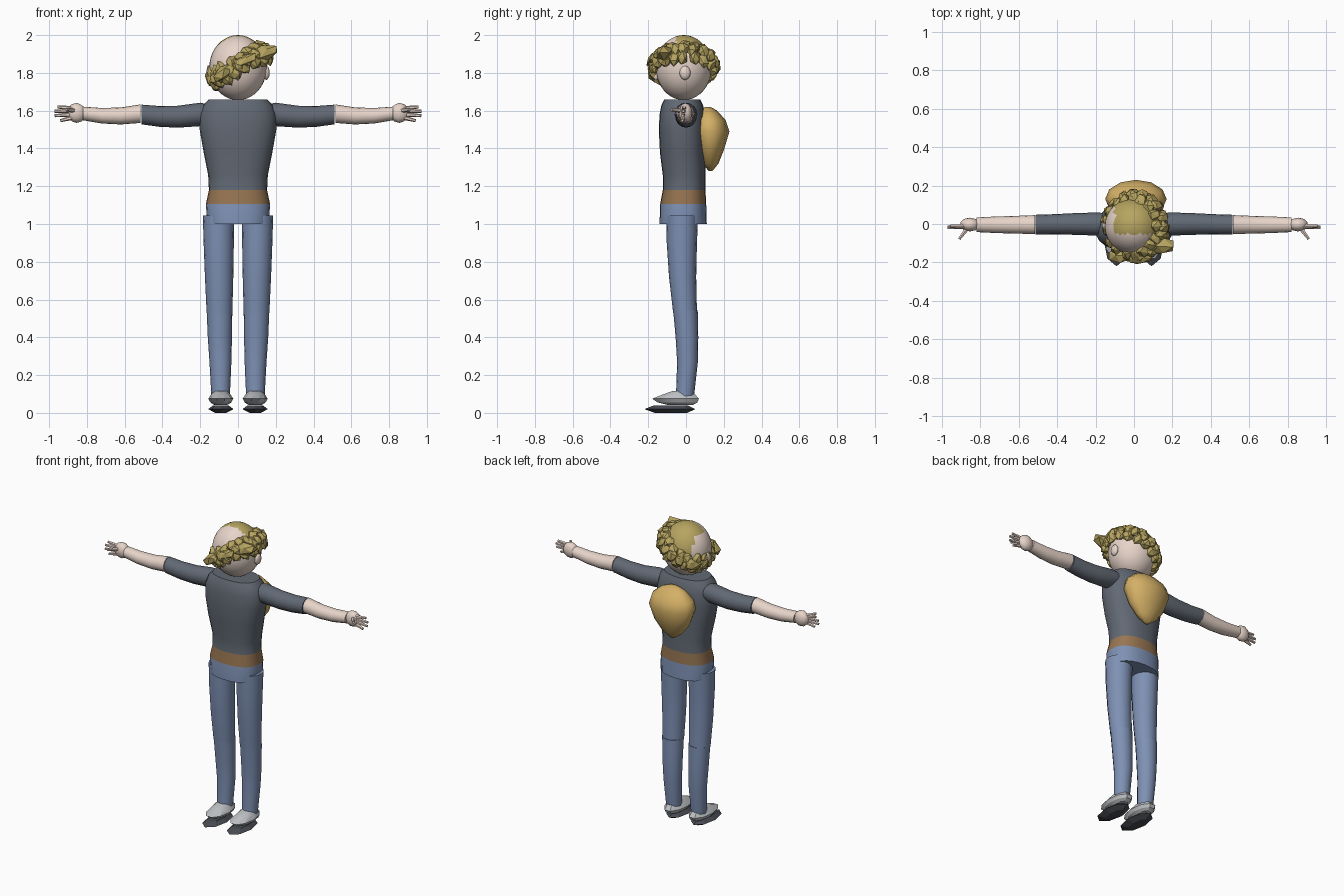
import bpy, bmesh, random
from math import sin, cos, pi, radians
from mathutils import Matrix, Vector

random.seed(4)
if "Cube" in bpy.data.objects:
    bpy.data.objects.remove(bpy.data.objects["Cube"])


def make_material(name, rgb):
    lin = [(c / 255 / 12.92) if c < 11 else ((c / 255 + 0.055) / 1.055) ** 2.4 for c in rgb]
    m = bpy.data.materials.new(name)
    m.use_nodes = True
    m.diffuse_color = (*lin, 1)
    bsdf = m.node_tree.nodes["Principled BSDF"]
    bsdf.inputs["Base Color"].default_value = (*lin, 1)
    bsdf.inputs["Roughness"].default_value = 0.8
    return m


skin = make_material("skin", (232, 213, 202))
hair = make_material("hair_blond", (182, 164, 96))
shirt = make_material("shirt_grey", (98, 105, 116))
denim = make_material("denim_blue", (126, 145, 180))
leather = make_material("belt_brown", (152, 118, 82))
canvas = make_material("pack_tan", (212, 176, 102))
shoe_grey = make_material("shoe_grey", (190, 193, 196))
sole_dark = make_material("sole_dark", (72, 75, 82))


def finish(name, bm, mats, smooth=True, mirror=False, angle=40):
    bmesh.ops.recalc_face_normals(bm, faces=bm.faces)
    me = bpy.data.meshes.new(name)
    bm.to_mesh(me)
    bm.free()
    for m in mats:
        me.materials.append(m)
    if smooth:
        me.shade_smooth()
        me.set_sharp_from_angle(angle=radians(angle))
    ob = bpy.data.objects.new(name, me)
    bpy.context.collection.objects.link(ob)
    if mirror:
        ob.modifiers.new("mirror", "MIRROR").use_mirror_merge = False
    return ob


def loft(name, rings, mats, axis="z", sides=16, bands=None, power=1.0, **kw):
    """Skin elliptical rings (centre, half size a, half size b) along an axis."""
    bm = bmesh.new()
    loops = []
    for (x, y, z), a, b in rings:
        loop = []
        for i in range(sides):
            t = 2 * pi * i / sides
            c, s = cos(t), sin(t)
            u = a * abs(c) ** power * (1 if c > 0 else -1)
            v = b * abs(s) ** power * (1 if s > 0 else -1)
            loop.append(bm.verts.new((x + u, y + v, z) if axis == "z" else (x, y + u, z + v)))
        loops.append(loop)
    for k in range(len(loops) - 1):
        for i in range(sides):
            j = (i + 1) % sides
            f = bm.faces.new((loops[k][i], loops[k][j], loops[k + 1][j], loops[k + 1][i]))
            f.material_index = bands[k] if bands else 0
    bm.faces.new(loops[0]).material_index = bands[0] if bands else 0
    bm.faces.new(loops[-1]).material_index = bands[-1] if bands else 0
    return finish(name, bm, mats, **kw)


def blob(bm, centre, size, rot=Matrix(), jitter=0.0, detail=1):
    mat = Matrix.Translation(centre) @ rot.to_4x4() @ Matrix.Diagonal((*size, 1))
    made = bmesh.ops.create_icosphere(bm, subdivisions=detail, radius=1, matrix=mat)
    for v in made["verts"]:
        v.co += Vector([random.uniform(-jitter, jitter) for _ in range(3)])


# Torso: jeans top, belt and shirt in one body
loft("torso", [
    ((0, -0.015, 1.0), 0.163, 0.125), ((0, -0.015, 1.105), 0.170, 0.122),
    ((0, -0.01, 1.18), 0.154, 0.113), ((0, -0.01, 1.26), 0.158, 0.113),
    ((0, -0.018, 1.38), 0.182, 0.120), ((0, -0.02, 1.5), 0.203, 0.124),
    ((0, -0.02, 1.58), 0.203, 0.120), ((0, -0.02, 1.63), 0.183, 0.110),
    ((0, -0.02, 1.66), 0.155, 0.095)],
    [denim, leather, shirt], sides=24, bands=[0, 1] + [2] * 6, power=0.85)

# Legs: upper and lower halves meeting at the knee
loft("upper_leg", [
    ((0.103, -0.02, 1.045), 0.083, 0.084), ((0.102, -0.022, 0.9), 0.080, 0.080),
    ((0.1, -0.018, 0.72), 0.075, 0.072), ((0.098, -0.005, 0.53), 0.068, 0.063)],
    [denim], mirror=True)
loft("lower_leg", [
    ((0.098, -0.003, 0.545), 0.068, 0.065), ((0.096, 0.005, 0.4), 0.064, 0.060),
    ((0.093, 0.008, 0.27), 0.058, 0.055), ((0.092, -0.005, 0.09), 0.049, 0.048)],
    [denim], mirror=True)

# Shoes and dark soles
loft("shoe", [
    ((0.091, -0.03, 0.042), 0.035, 0.070), ((0.091, -0.045, 0.055), 0.055, 0.110),
    ((0.091, -0.055, 0.075), 0.066, 0.130), ((0.091, -0.035, 0.1), 0.050, 0.085),
    ((0.091, -0.02, 0.115), 0.035, 0.055)],
    [shoe_grey], sides=10, mirror=True, angle=25)
loft("sole", [
    ((0.091, -0.08, 0.0), 0.030, 0.085), ((0.091, -0.085, 0.02), 0.067, 0.135),
    ((0.091, -0.08, 0.04), 0.040, 0.090)],
    [sole_dark], sides=8, mirror=True, smooth=False)

# Arms
loft("sleeve", [
    ((0.165, 0, 1.585), 0.058, 0.050), ((0.2, 0, 1.58), 0.060, 0.062),
    ((0.32, 0, 1.568), 0.056, 0.058), ((0.42, -0.002, 1.57), 0.053, 0.055),
    ((0.512, -0.003, 1.58), 0.051, 0.052)],
    [shirt], axis="x", mirror=True)
loft("forearm", [
    ((0.516, -0.003, 1.584), 0.049, 0.049), ((0.62, -0.004, 1.572), 0.046, 0.045),
    ((0.72, -0.004, 1.573), 0.043, 0.041), ((0.82, -0.004, 1.585), 0.038, 0.036)],
    [skin], axis="x", mirror=True)

# Hands with four fingers and a thumb
bm = bmesh.new()
blob(bm, (0.855, -0.003, 1.588), (0.052, 0.036, 0.053), detail=2)
for base_z, tip in ((1.61, (0.955, -0.01, 1.62)), (1.598, (0.972, -0.014, 1.597)),
                    (1.582, (0.97, -0.018, 1.573)), (1.568, (0.94, -0.02, 1.547)),
                    (1.6, (0.91, -0.078, 1.605))):
    start, end = Vector((0.86, -0.012, base_z)), Vector(tip)
    d = end - start
    pose = Matrix.Translation((start + end) / 2) @ d.to_track_quat("Z", "Y").to_matrix().to_4x4()
    bmesh.ops.create_cone(bm, cap_ends=True, segments=6, radius1=0.014, radius2=0.008,
                          depth=d.length, matrix=pose)
finish("hand", bm, [skin], mirror=True)

# Head, with the crown coloured as hair
bm = bmesh.new()
bmesh.ops.create_uvsphere(bm, u_segments=32, v_segments=20, radius=1,
                          matrix=Matrix.Translation((0, -0.012, 1.828))
                          @ Matrix.Diagonal((0.152, 0.148, 0.172, 1)))
for f in bm.faces:
    c = f.calc_center_median()
    f.material_index = int(c.z > 1.86 + 0.3 * c.x and c.y > -0.05 and c.x > -0.1)
finish("head", bm, [skin, hair])

# Ears and nose
bm = bmesh.new()
blob(bm, (0.15, -0.005, 1.8), (0.018, 0.03, 0.038), detail=2)
finish("ear", bm, [skin], mirror=True)
bm = bmesh.new()
blob(bm, (0, -0.16, 1.785), (0.018, 0.02, 0.026))
finish("nose", bm, [skin])

# Tilted wreath of chunky curls
bm = bmesh.new()
tilt = Matrix.Rotation(radians(-28), 3, "Y")
middle = Vector((0.005, -0.012, 1.842))
for count, radius, height, lean in ((17, 0.145, 0.035, 50), (19, 0.168, 0.005, 15),
                                    (17, 0.160, -0.032, -10)):
    for i in range(count):
        turn = 2 * pi * (i + random.uniform(-0.2, 0.2)) / count
        spin = tilt @ Matrix.Rotation(turn, 3, "Z")
        pos = middle + spin @ Vector((radius, 0, height + random.uniform(-0.008, 0.008)))
        pose = spin @ Matrix.Rotation(radians(-lean), 3, "Y")
        pose = pose @ Matrix.Rotation(random.uniform(-0.4, 0.4), 3, "X")
        blob(bm, pos, (0.028, 0.034, 0.042), pose, 0.005)
# Long pointed fringe locks
for pos, size, roll in (((0.14, -0.115, 1.905), (0.085, 0.045, 0.04), -18),
                        ((0.03, -0.175, 1.86), (0.08, 0.035, 0.03), -25),
                        ((-0.075, -0.165, 1.8), (0.075, 0.04, 0.035), -35)):
    blob(bm, pos, size, Matrix.Rotation(radians(roll), 3, "Y"), 0.005)
finish("hair_curls", bm, [hair], smooth=False)

# Backpack: rounded top narrowing to a point
loft("backpack", [
    ((0.01, 0.13, 1.28), 0.015, 0.010), ((0.01, 0.13, 1.32), 0.070, 0.042),
    ((0.01, 0.13, 1.39), 0.125, 0.070), ((0.01, 0.13, 1.49), 0.160, 0.100),
    ((0.01, 0.125, 1.55), 0.145, 0.085), ((0.01, 0.12, 1.6), 0.085, 0.045),
    ((0.01, 0.115, 1.62), 0.030, 0.015)],
    [canvas], sides=12, angle=50)
